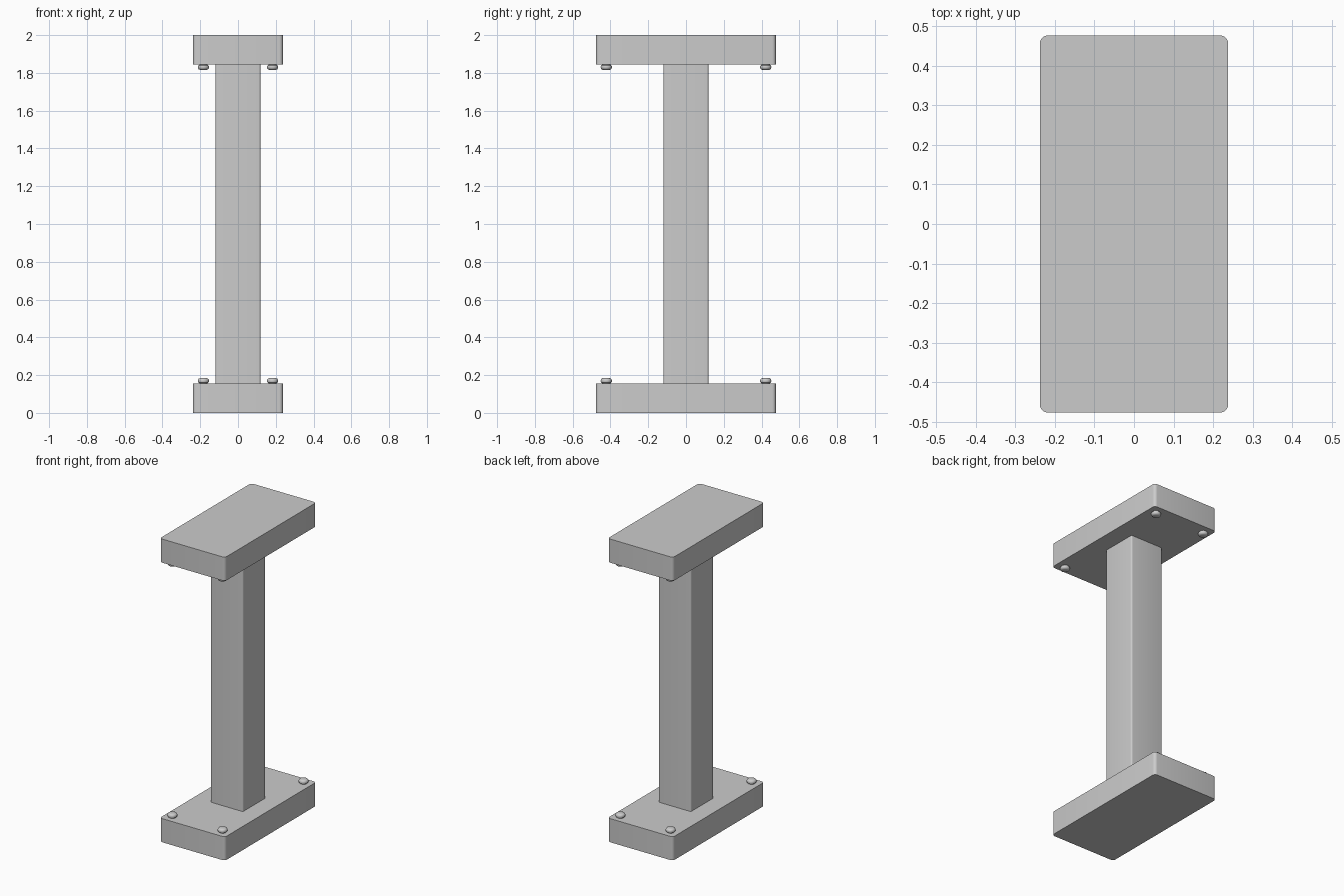
import bpy, bmesh, math

if "Cube" in bpy.data.objects:
    bpy.data.objects.remove(bpy.data.objects["Cube"])

PX, PY, PH = 0.238, 0.476, 0.156   # plate half sizes and height
COL = 0.119                        # column half width


def finish(name, bm):
    bmesh.ops.recalc_face_normals(bm, faces=bm.faces[:])
    me = bpy.data.meshes.new(name)
    bm.to_mesh(me)
    bm.free()
    ob = bpy.data.objects.new(name, me)
    bpy.context.collection.objects.link(ob)
    bpy.ops.object.select_all(action='DESELECT')
    ob.select_set(True)
    bpy.context.view_layer.objects.active = ob
    bpy.ops.object.shade_smooth_by_angle(angle=math.radians(35))
    return ob


def rounded_block(name, hx, hy, z0, z1, r, seg=5):
    """Block with rounded vertical corners, extruded from its outline."""
    bm = bmesh.new()
    ring = []
    for i, (sx, sy) in enumerate([(1, 1), (-1, 1), (-1, -1), (1, -1)]):
        for k in range(seg + 1):
            a = math.pi / 2 * (i + k / seg)
            ring.append(bm.verts.new((sx * (hx - r) + r * math.cos(a),
                                      sy * (hy - r) + r * math.sin(a), z0)))
    face = bm.faces.new(ring)
    ext = bmesh.ops.extrude_face_region(bm, geom=[face], use_keep_orig=True)
    for v in ext['geom']:
        if isinstance(v, bmesh.types.BMVert):
            v.co.z = z1
    return finish(name, bm)


def bolt(name, x, y, z, d):
    """Rounded bolt head, lathed; d is +1 facing up, -1 facing down."""
    profile = [(0.0, -0.01), (0.02, -0.01), (0.022, 0.002), (0.028, 0.006),
               (0.030, 0.012), (0.029, 0.019), (0.025, 0.025),
               (0.018, 0.028), (0.0, 0.029)]
    bm = bmesh.new()
    vs = [bm.verts.new((x + r, y, z + d * h)) for r, h in profile]
    es = [bm.edges.new(p) for p in zip(vs, vs[1:])]
    bmesh.ops.spin(bm, geom=vs + es, cent=(x, y, z), axis=(0, 0, 1),
                   angle=2 * math.pi, steps=20)
    bmesh.ops.remove_doubles(bm, verts=bm.verts[:], dist=1e-5)
    return finish(name, bm)


# End plates and column
rounded_block("base_plate", PX, PY, 0, PH, 0.02)
rounded_block("top_plate", PX, PY, 2 - PH, 2, 0.02)
rounded_block("column", COL, COL, PH, 2 - PH, 0.01)

# Bolts on the inner face of both plates
for sx in (-1, 1):
    for sy in (-1, 1):
        bolt("base_bolt", sx * 0.183, sy * 0.422, PH, 1)
        bolt("top_bolt", sx * 0.183, sy * 0.422, 2 - PH, -1)
